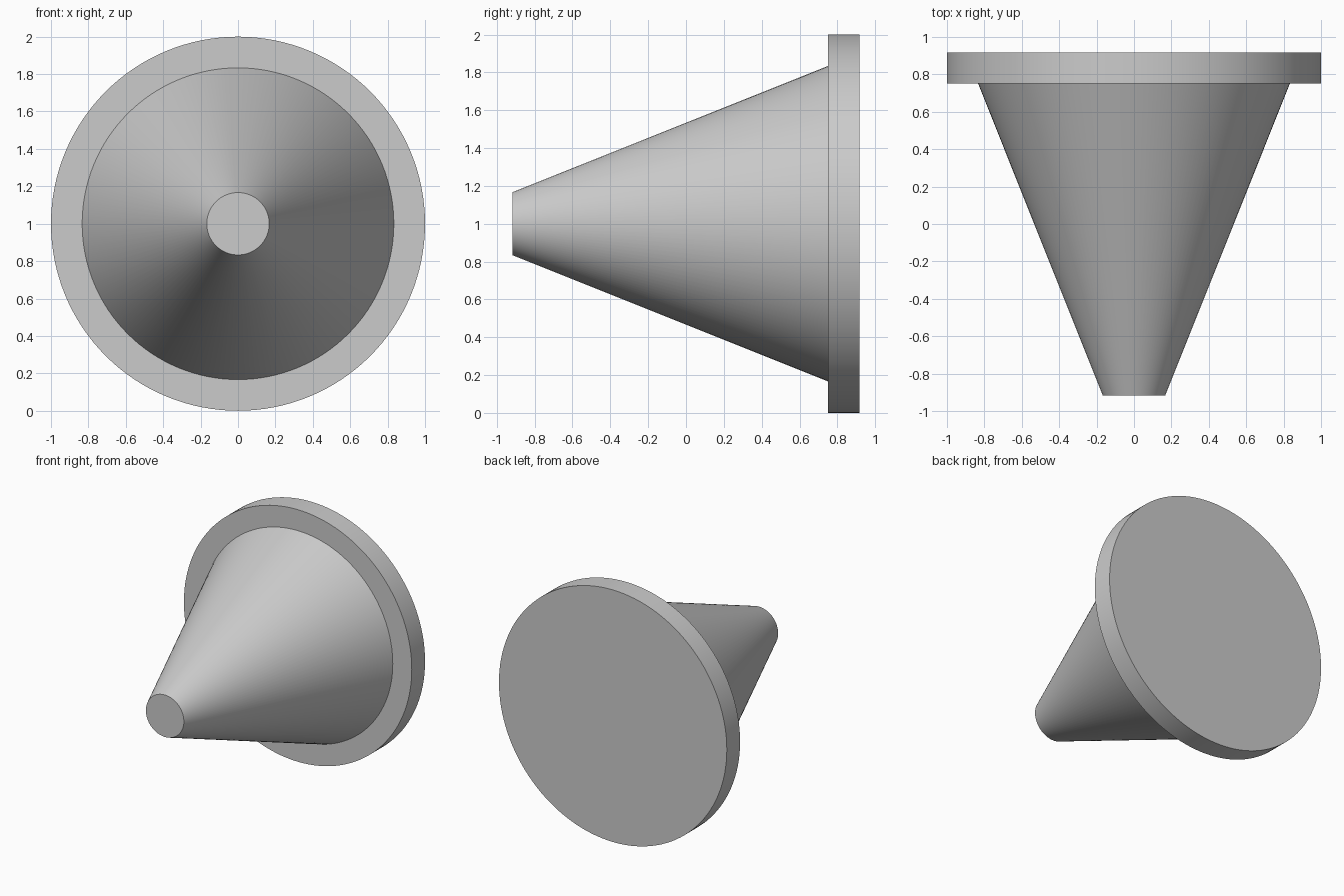
import bpy, bmesh
from math import sin, cos, tau, radians

if "Cube" in bpy.data.objects:
    bpy.data.objects.remove(bpy.data.objects["Cube"])

SIDES = 128
AXIS_Z = 1.0

# (y, radius) from the small front tip to the flat back
PROFILE = [(-0.9167, 0.1667), (0.75, 0.8333), (0.75, 1.0), (0.9167, 1.0)]


def lathe_y(name, profile):
    """Closed solid turned around the front-to-back axis."""
    bm = bmesh.new()
    rings = []
    for y, r in profile:
        rings.append([bm.verts.new((r * cos(tau * i / SIDES), y,
                                    AXIS_Z + r * sin(tau * i / SIDES)))
                      for i in range(SIDES)])
    for a, b in zip(rings, rings[1:]):
        for i in range(SIDES):
            j = (i + 1) % SIDES
            bm.faces.new((a[i], a[j], b[j], b[i]))
    bm.faces.new(rings[0])
    bm.faces.new(rings[-1])
    bmesh.ops.recalc_face_normals(bm, faces=bm.faces)
    mesh = bpy.data.meshes.new(name)
    bm.to_mesh(mesh)
    bm.free()
    obj = bpy.data.objects.new(name, mesh)
    bpy.context.collection.objects.link(obj)
    return obj


# Tapered cone with its round flange, one continuous solid
body = lathe_y("flanged_cone", PROFILE)
bpy.context.view_layer.objects.active = body
body.select_set(True)
bpy.ops.object.shade_smooth_by_angle(angle=radians(30))
